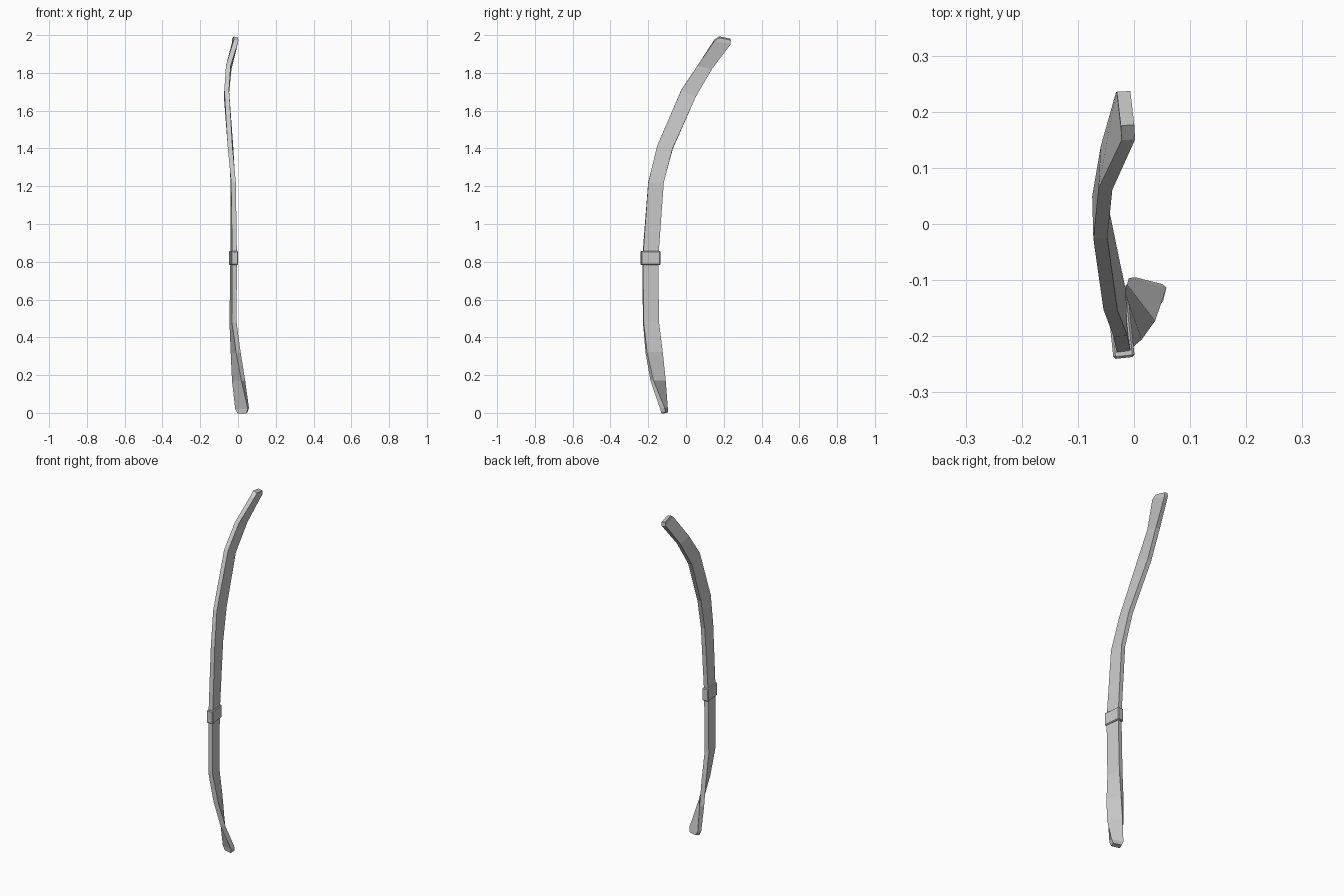
import bpy, bmesh, math
from mathutils import Vector, Matrix

if "Cube" in bpy.data.objects:
    bpy.data.objects.remove(bpy.data.objects["Cube"])

# Stations up the strip: centre of front edge, centre of back edge
FRONT = [(.055, -.125, .024), (.028, -.18, .17), (.002, -.21, .32), (-.02, -.226, .48),
         (-.018, -.230, .82), (-.024, -.200, 1.22), (-.042, -.153, 1.41),
         (-.060, -.025, 1.71), (-.051, .062, 1.84), (-.010, .150, 1.972)]
BACK = [(-.012, -.108, .024), (-.022, -.115, .17), (-.027, -.127, .32), (-.033, -.145, .48),
        (-.028, -.148, .82), (-.027, -.118, 1.22), (-.037, -.070, 1.40),
        (-.062, .050, 1.67), (-.047, .137, 1.82), (-.020, .236, 1.955)]
THICK = 0.025


def strip():
    f = [Vector(p) for p in FRONT]
    b = [Vector(p) for p in BACK]
    mid = [(p + q) / 2 for p, q in zip(f, b)]
    n = len(f)
    sections = []
    for i in range(n):
        tangent = (mid[min(i + 1, n - 1)] - mid[max(i - 1, 0)]).normalized()
        side = tangent.cross(b[i] - f[i]).normalized() * THICK / 2
        sections.append([f[i] - side, f[i] + side, b[i] + side, b[i] - side])

    # Chamfered end caps, slightly narrower than the strip
    def cap(section, direction):
        c = sum(section, Vector()) / 4
        wide = (section[2] - section[1]).normalized()
        return [p - wide * wide.dot(p - c) * .3 + direction * .024 for p in section]

    sections.insert(0, cap(sections[0], Vector((.1, .15, -1))))
    up = Vector((0, .55, .84))
    sections.append(cap(sections[-1], up))

    bm = bmesh.new()
    rings = [[bm.verts.new(p) for p in s] for s in sections]
    for lo, hi in zip(rings, rings[1:]):
        for k in range(4):
            j = (k + 1) % 4
            bm.faces.new((lo[k], lo[j], hi[j], hi[k]))
    bm.faces.new(rings[0][::-1])
    bm.faces.new(rings[-1])
    finish("curved_strip", bm)


def keeper_band():
    bm = bmesh.new()
    bmesh.ops.create_cube(bm, size=1)
    bmesh.ops.scale(bm, vec=(.038, .102, .074), verts=bm.verts)
    bmesh.ops.bevel(bm, geom=bm.edges[:], offset=.004, segments=1, affect='EDGES')
    bmesh.ops.transform(bm, verts=bm.verts,
                        matrix=Matrix.Translation((-.023, -.188, .82))
                        @ Matrix.Rotation(math.radians(6), 4, 'Z'))
    finish("keeper_band", bm)


def finish(name, bm):
    bmesh.ops.recalc_face_normals(bm, faces=bm.faces)
    mesh = bpy.data.meshes.new(name)
    bm.to_mesh(mesh)
    bm.free()
    bpy.context.collection.objects.link(bpy.data.objects.new(name, mesh))


strip()
keeper_band()
